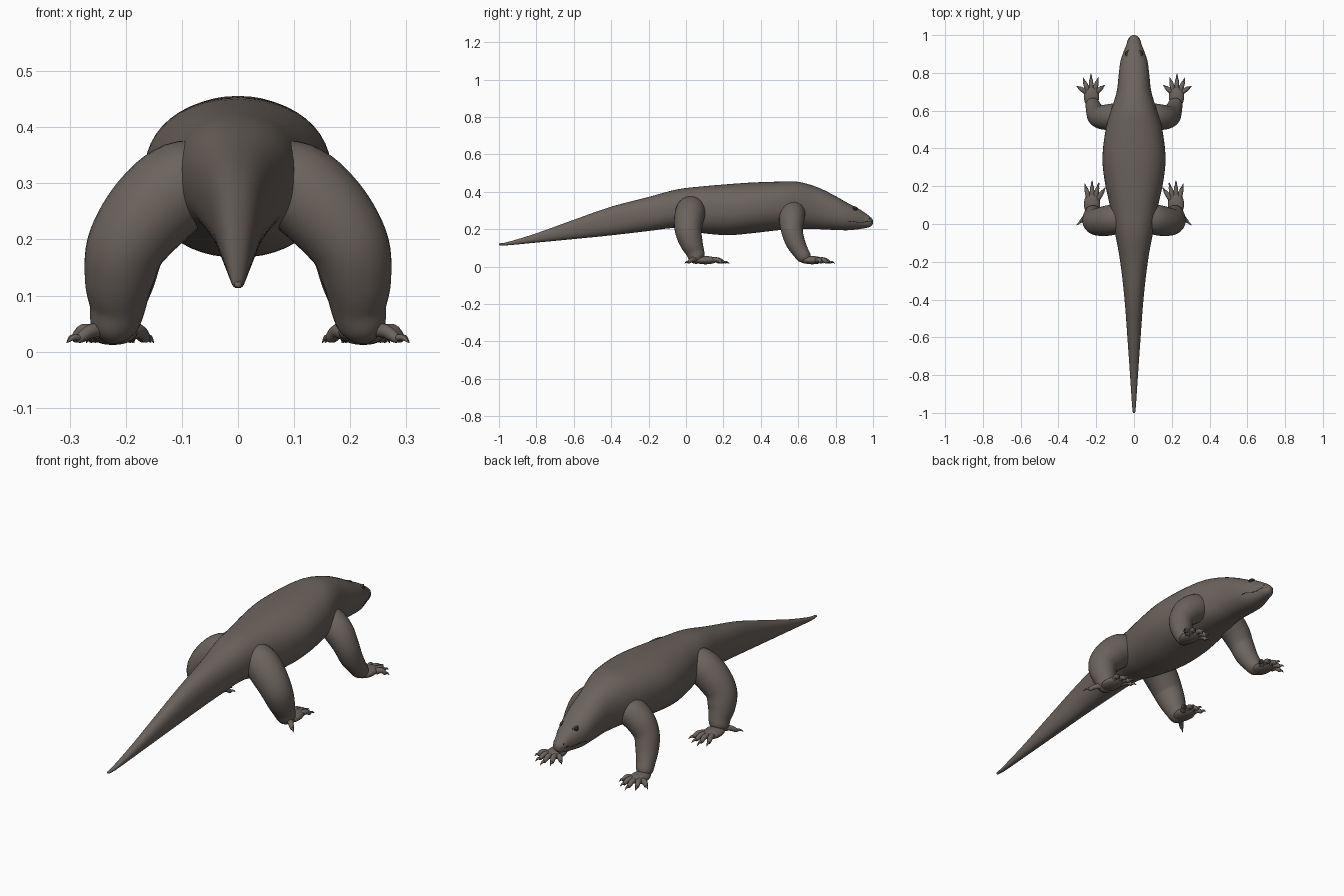
import bpy, bmesh, math
from mathutils import Vector, Matrix

if "Cube" in bpy.data.objects:
    bpy.data.objects.remove(bpy.data.objects["Cube"])


def material(name, rgb):
    m = bpy.data.materials.new(name)
    m.use_nodes = True
    m.diffuse_color = (*rgb, 1)
    bsdf = m.node_tree.nodes["Principled BSDF"]
    bsdf.inputs["Base Color"].default_value = (*rgb, 1)
    bsdf.inputs["Roughness"].default_value = 0.8
    return m


SKIN = material("brown grey skin", (0.15, 0.125, 0.108))
DARK = material("dark brown", (0.025, 0.02, 0.017))


def spline(rows, steps):
    """Smooth interpolation through rows of numbers."""
    out = []
    for i in range(len(rows) - 1):
        a, b, c, d = (rows[min(max(i + k, 0), len(rows) - 1)] for k in (-1, 0, 1, 2))
        for s in range(steps):
            t = s / steps
            out.append([q + t / 2 * (r - p + t * (2 * p - 5 * q + 4 * r - e + t * (3 * (q - r) + e - p)))
                        for p, q, r, e in zip(a, b, c, d)])
    return out + [list(rows[-1])]


def finish(bm, name, mat, mirror):
    bmesh.ops.recalc_face_normals(bm, faces=bm.faces)
    me = bpy.data.meshes.new(name)
    bm.to_mesh(me)
    bm.free()
    me.materials.append(mat)
    me.shade_smooth()
    ob = bpy.data.objects.new(name, me)
    bpy.context.collection.objects.link(ob)
    if mirror:
        ob.modifiers.new("both_sides", "MIRROR")


def add_loft(bm, rings):
    rows = [[bm.verts.new(p) for p in ring] for ring in rings]
    n = len(rows[0])
    for a, b in zip(rows, rows[1:]):
        for i in range(n):
            j = (i + 1) % n
            bm.faces.new((a[i], a[j], b[j], b[i]))
    bm.faces.new(rows[0])
    bm.faces.new(rows[-1])


def add_tube(bm, rows, sides=20, steps=6):
    """Round tube along (x, y, z, radius) rows, without twist."""
    path = spline(rows, steps)
    pts = [Vector(p[:3]) for p in path]
    side, rings = Vector((0.1, 0.3, 1)), []
    for i, p in enumerate(pts):
        tan = (pts[min(i + 1, len(pts) - 1)] - pts[max(i - 1, 0)]).normalized()
        side = (side - tan * side.dot(tan)).normalized()
        up = tan.cross(side)
        r = max(path[i][3], 0.0008)
        rings.append([p + r * (side * math.cos(a) + up * math.sin(a))
                      for a in (math.tau * k / sides for k in range(sides))])
    add_loft(bm, rings)


def add_ball(bm, centre, size, turn=0):
    m = Matrix.Translation(centre) @ Matrix.Rotation(turn, 4, "Z") @ Matrix.Diagonal((*size, 1))
    bmesh.ops.create_uvsphere(bm, u_segments=24, v_segments=14, radius=1, matrix=m)


# Body, tail and head: y, top, bottom, half width
BODY = spline([
    (-1, .124, .114, .006), (-.95, .132, .114, .011), (-.8, .178, .128, .021),
    (-.6, .25, .147, .035), (-.4, .32, .167, .05), (-.2, .372, .19, .073),
    (-.05, .412, .206, .1), (.08, .428, .18, .124), (.22, .44, .168, .154),
    (.35, .449, .178, .167), (.5, .454, .195, .15), (.6, .453, .2, .122),
    (.7, .425, .2, .092), (.79, .382, .196, .081), (.86, .342, .194, .072),
    (.91, .317, .198, .056), (.95, .292, .204, .04), (.98, .27, .211, .03),
    (.994, .257, .22, .018), (1, .245, .231, .005)], 5)
POWER = 2.25


def body_x(y, z):
    """Half width of the body surface at a given length and height."""
    for a, b in zip(BODY, BODY[1:]):
        if a[0] <= y <= b[0]:
            t = (y - a[0]) / (b[0] - a[0])
            top, low, w = (a[k] + t * (b[k] - a[k]) for k in (1, 2, 3))
            s = min(abs(2 * z - top - low) / (top - low), 1)
            return w * (1 - s ** POWER) ** (1 / POWER)


def power_wave(v):
    return math.copysign(abs(v) ** (2 / POWER), v)


bm = bmesh.new()
add_loft(bm, [[(w * power_wave(math.cos(a)), y,
                (top + low) / 2 + (top - low) / 2 * power_wave(math.sin(a)))
               for a in (math.tau * k / 48 for k in range(48))]
              for y, top, low, w in BODY])
finish(bm, "body_and_tail", SKIN, False)

# Legs: x, y, z, radius
LEGS = {
    "hind_legs": [(.04, .03, .3, .07), (.1, .025, .295, .08), (.155, .015, .25, .079),
                  (.198, .012, .19, .071), (.212, .028, .13, .062),
                  (.215, .048, .08, .05), (.222, .06, .043, .041), (.225, .07, .022, .018)],
    "front_legs": [(.05, .575, .29, .055), (.1, .57, .283, .068), (.15, .565, .245, .067),
                   (.185, .567, .19, .058), (.2, .585, .13, .052),
                   (.212, .612, .08, .043), (.22, .635, .045, .036), (.222, .645, .022, .016)],
}
for name, rows in LEGS.items():
    bm = bmesh.new()
    add_tube(bm, rows, 28)
    finish(bm, name, SKIN, True)

# Feet: palm centre and size, then the claw tips
FEET = {
    "hind": ((.222, .105, .034), (.043, .065, .022),
             [(.15, .195), (.185, .222), (.222, .232), (.262, .215)]),
    "front": ((.225, .675, .034), (.041, .06, .022),
              [(.155, .735), (.188, .778), (.228, .797), (.27, .775), (.305, .73)]),
}


def add_toe(toes, claws, base, tip):
    """Bent toe from the base with a hooked claw at its end."""
    b, t = Vector(base), Vector((*tip, .016))
    toe_end = b.lerp(t, .68)
    toe_end.z = .024
    knuckle = b.lerp(t, .4)
    knuckle.z = .037
    add_tube(toes, [(*b, .015), (*knuckle, .0125), (*toe_end, .009), (*toe_end.lerp(t, .15), .004)], 12, 4)
    hook = toe_end.lerp(t, .5)
    hook.z += .005
    add_tube(claws, [(*toe_end, .0065), (*hook, .005), (*t, .0008)], 8, 4)


for name, (palm, size, tips) in FEET.items():
    foot, claws = bmesh.new(), bmesh.new()
    add_ball(foot, palm, size)
    for x, y in tips:
        add_toe(foot, claws, (palm[0] + (x - palm[0]) * .38, palm[1] + .025, .032), (x, y))
    if name == "hind":
        # Outer toe pointing back
        add_toe(foot, claws, (.232, .06, .04), (.305, -.008))
    finish(foot, name + "_feet", SKIN, True)
    finish(claws, name + "_claws", SKIN, True)

# Eyes with lids
ex, ey, ez = body_x(.902, .305), .902, .305
bm = bmesh.new()
add_ball(bm, (ex - .003, ey, ez), (.008, .011, .01), .35)
finish(bm, "eyes", DARK, True)
bm = bmesh.new()
add_tube(bm, [(ex - .006, ey - .018, ez + .004, .003), (ex - .003, ey - .006, ez + .011, .004),
              (ex - .006, ey + .008, ez + .01, .004), (ex - .012, ey + .018, ez + .003, .003)], 10)
finish(bm, "eyelids", SKIN, True)

# Mouth line and nostrils
bm = bmesh.new()
line = []
for k in range(9):
    y = .865 + .016 * k
    z = .238 + .004 * math.sin(k * 1.1)
    line.append((body_x(y, z) - .0008, y, z, .0018))
add_tube(bm, line, 6, 2)
finish(bm, "mouth_line", DARK, True)
bm = bmesh.new()
add_ball(bm, (body_x(.98, .256) - .001, .98, .256), (.002, .004, .003))
finish(bm, "nostrils", DARK, True)
